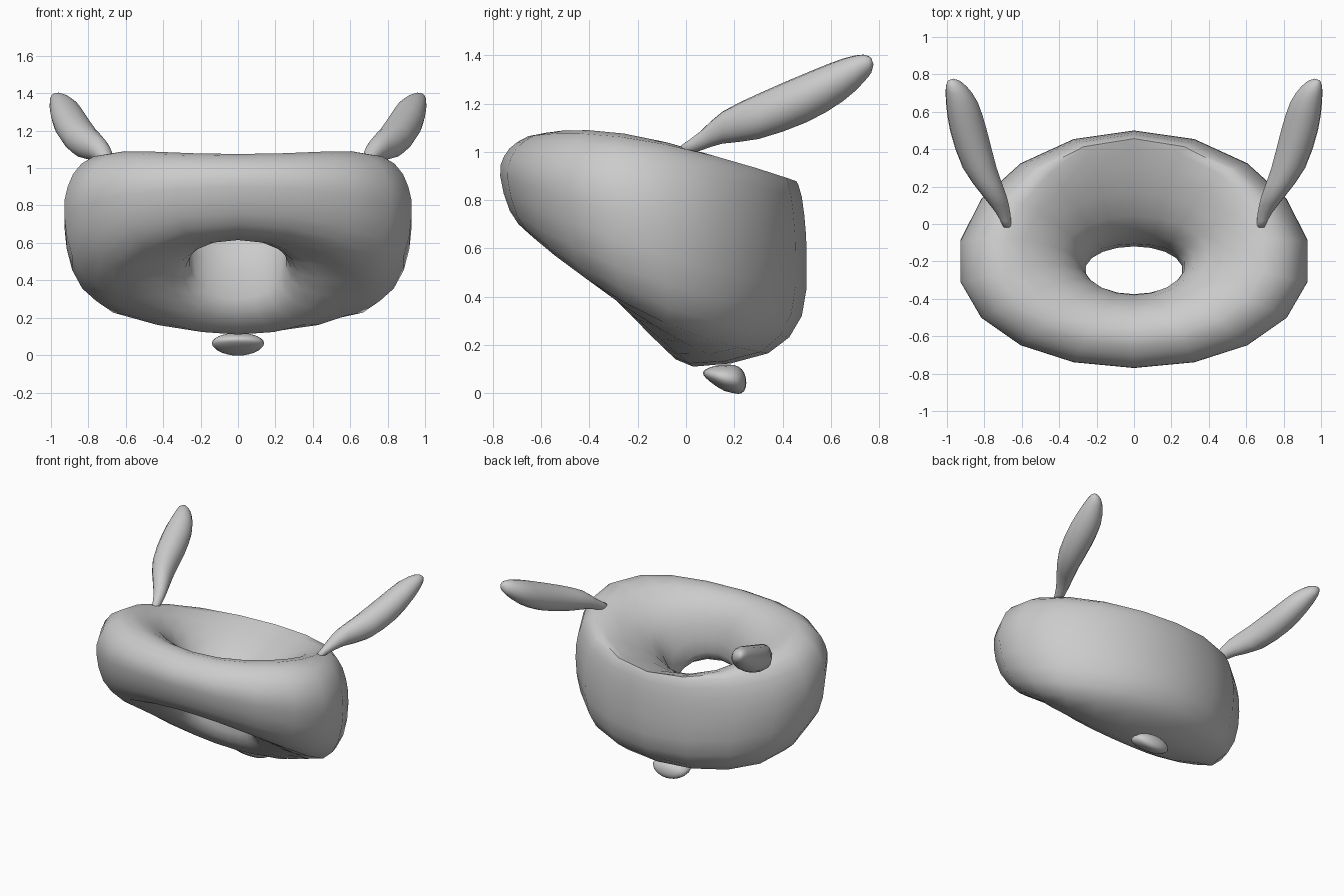
import bpy, bmesh, math
from mathutils import Vector

if "Cube" in bpy.data.objects:
    bpy.data.objects.remove(bpy.data.objects["Cube"])

grey = bpy.data.materials.new("soft grey")
grey.diffuse_color = (0.6, 0.6, 0.6, 1)
grey.use_nodes = True
grey.node_tree.nodes["Principled BSDF"].inputs["Base Color"].default_value = grey.diffuse_color


def finish(name, bm, angle=50):
    bmesh.ops.recalc_face_normals(bm, faces=bm.faces)
    me = bpy.data.meshes.new(name)
    bm.to_mesh(me)
    bm.free()
    me.materials.append(grey)
    me.shade_smooth()
    me.set_sharp_from_angle(angle=math.radians(angle))
    ob = bpy.data.objects.new(name, me)
    bpy.context.collection.objects.link(ob)
    return ob


def catmull(a, b, c, d, t):
    return tuple(0.5 * (2 * q + (r - p) * t + (2 * p - 5 * q + 4 * r - s) * t * t
                        + (3 * q - p - 3 * r + s) * t ** 3)
                 for p, q, r, s in zip(a, b, c, d))


def bridge(bm, r0, r1):
    n = len(r0)
    for i in range(n):
        j = (i + 1) % n
        bm.faces.new((r0[i], r0[j], r1[j], r1[i]))


# Body ring: loops around the hole, each as
# front y, front z, side x, side y, side z, back y, back z
loops = [
    (-.77, .90, .943, -.20, .72, .50, .55),
    (-.73, .755, .90, -.19, .49, .48, .32),
    (-.65, .66, .77, -.17, .33, .34, .165),
    (-.54, .625, .56, -.25, .35, .03, .11),
    (-.43, .62, .35, -.27, .39, -.08, .19),
    (-.375, .70, .26, -.245, .50, -.12, .30),
    (-.40, .88, .32, -.20, .79, -.06, .60),
    (-.48, 1.02, .49, -.16, .97, .17, .77),
    (-.60, 1.075, .70, -.17, 1.06, .42, .865),
    (-.70, 1.04, .85, -.19, 1.01, .465, .865),
    (-.755, .98, .925, -.20, .88, .49, .74),
]
SIDES = 18
bm = bmesh.new()
rings = []
n = len(loops)
for k in range(n):
    for t in (0, .5):
        fy, fz, sx, sy, sz, by, bz = catmull(
            loops[k - 1], loops[k], loops[(k + 1) % n], loops[(k + 2) % n], t)
        ring = []
        for i in range(SIDES):
            a = math.tau * i / SIDES
            c, s = math.cos(a), math.sin(a)
            y = sy + (by - fy) / 2 * c + ((by + fy) / 2 - sy) * c * c
            z = sz + (bz - fz) / 2 * c + ((bz + fz) / 2 - sz) * c * c
            ring.append(bm.verts.new((sx * s, y, z)))
        rings.append(ring)
for k in range(len(rings)):
    bridge(bm, rings[k - 1], rings[k])
finish("body_ring", bm)

# Ears: slanted oval sections swept backwards (x, y, z, long radius, short radius)
ear = [
    (.675, -.02, 1.005, .025, .018),
    (.70, .06, 1.045, .045, .035),
    (.745, .15, 1.10, .072, .06),
    (.825, .30, 1.147, .098, .09),
    (.885, .50, 1.225, .11, .095),
    (.92, .65, 1.298, .097, .08),
    (.95, .735, 1.345, .066, .05),
    (.965, .768, 1.358, .035, .025),
]
for side, label in ((1, "right"), (-1, "left")):
    bm = bmesh.new()
    rings = []
    pts = [ear[0]] + ear + [ear[-1]]
    for k in range(1, len(pts) - 1):
        for t in ((0, .5) if k < len(pts) - 2 else (0,)):
            nxt = pts[min(k + 2, len(pts) - 1)]
            x, y, z, ra, rb = catmull(pts[k - 1], pts[k], pts[k + 1], nxt, t)
            ring = []
            for i in range(16):
                a = math.tau * i / 16
                u, v = ra * math.cos(a), rb * math.sin(a)
                ring.append(bm.verts.new((side * (x + (u + v) * .68), y,
                                          z + (u - v) * .707)))
            rings.append(ring)
    for r0, r1 in zip(rings, rings[1:]):
        bridge(bm, r0, r1)
    bm.faces.new(rings[0])
    tip = bm.verts.new((side * .966, .777, 1.362))
    for i in range(16):
        bm.faces.new((rings[-1][i], rings[-1][(i + 1) % 16], tip))
    finish("ear_" + label, bm, 70)

# Small teardrop foot under the body, thicker and blunter towards the back
bm = bmesh.new()
bmesh.ops.create_uvsphere(bm, u_segments=20, v_segments=12, radius=1)
for v in bm.verts:
    x, u, w = v.co
    y = .16 + .09 * (u ** .7 if u > 0 else u)
    v.co = Vector((.14 * x, y, .064 - .02 * u + .055 * w * (1 + .4 * u)))
finish("foot", bm, 80)
